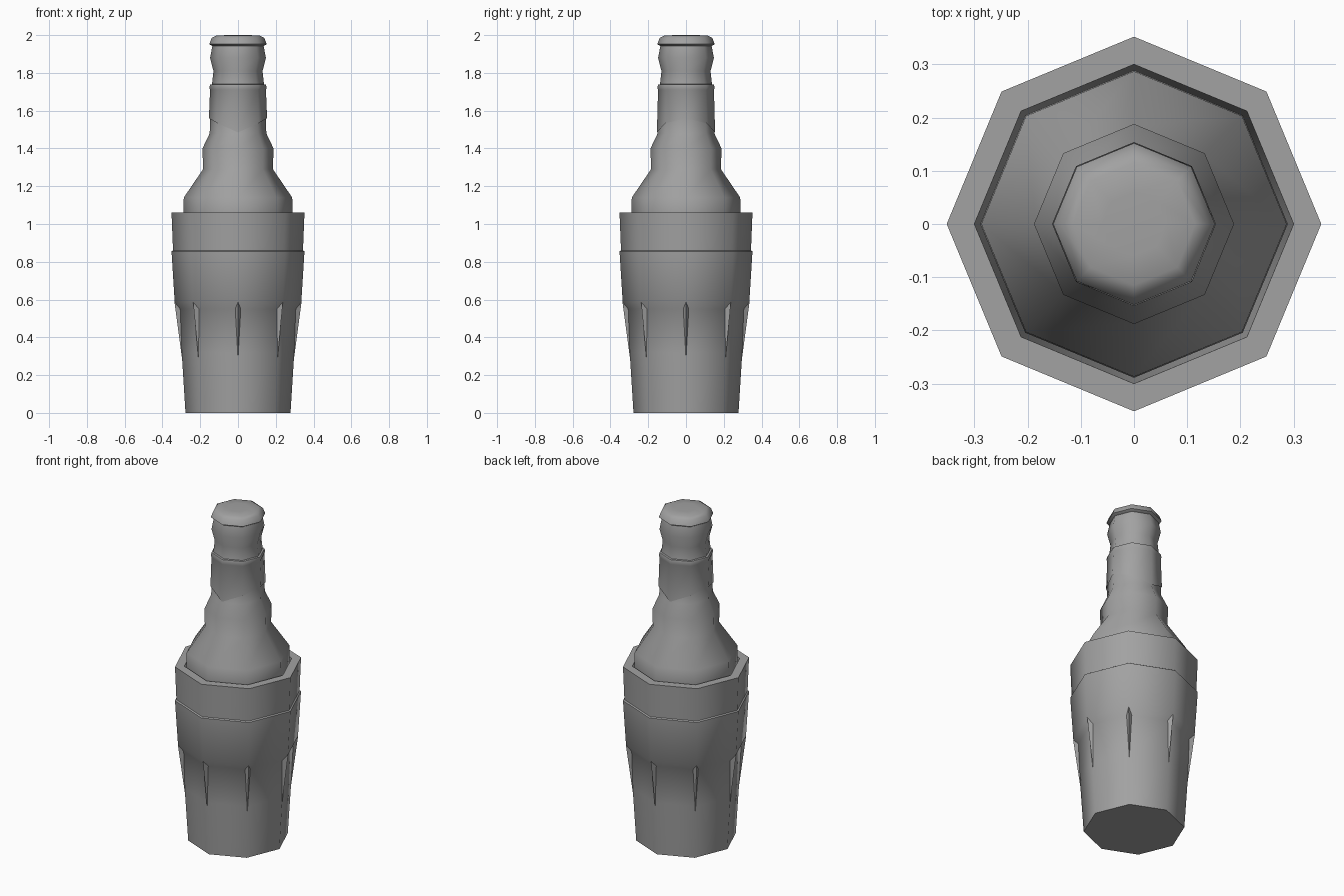
import bpy, bmesh
from math import cos, sin, pi, radians

if "Cube" in bpy.data.objects:
    bpy.data.objects.remove(bpy.data.objects["Cube"], do_unlink=True)

SIDES = 8
grey = bpy.data.materials.new("plain grey")
grey.use_nodes = True
COLOUR = (0.36, 0.36, 0.36, 1)
grey.diffuse_color = COLOUR
grey.node_tree.nodes["Principled BSDF"].inputs["Base Color"].default_value = COLOUR


def finish(name, bm):
    bmesh.ops.recalc_face_normals(bm, faces=bm.faces[:])
    mesh = bpy.data.meshes.new(name)
    bm.to_mesh(mesh)
    bm.free()
    mesh.materials.append(grey)
    obj = bpy.data.objects.new(name, mesh)
    bpy.context.collection.objects.link(obj)
    bpy.ops.object.select_all(action='DESELECT')
    obj.select_set(True)
    bpy.context.view_layer.objects.active = obj
    bpy.ops.object.shade_smooth_by_angle(angle=radians(50))
    return obj


def lathe(name, profile, drop=None, caps=True):
    """Turn (radius, height) points into an eight-sided body."""
    bm = bmesh.new()
    rings = []
    for i, (r, z) in enumerate(profile):
        ring = []
        for k in range(SIDES):
            a = 2 * pi * k / SIDES
            dz = drop(a) if drop and i == 0 else 0
            ring.append(bm.verts.new((r * cos(a), r * sin(a), z - dz)))
        rings.append(ring)
    for low, high in zip(rings, rings[1:]):
        for k in range(SIDES):
            n = (k + 1) % SIDES
            bm.faces.new((low[k], low[n], high[n], high[k]))
    if caps:
        bm.faces.new(rings[0])
        bm.faces.new(rings[-1])
    return finish(name, bm)


# Tumbler: base, flared bands, flat rim and hollow inside
lathe("glass", [(0.278, 0), (0.298, 0.32), (0.312, 0.55), (0.335, 0.585),
                (0.352, 0.855), (0.344, 0.86), (0.352, 1.06),
                (0.30, 1.06), (0.292, 0.85), (0.25, 0.05)])

# Bottle standing in the tumbler
lathe("bottle", [(0.24, 0.06), (0.288, 0.85), (0.289, 1.06), (0.287, 1.14),
                 (0.185, 1.29), (0.188, 1.4), (0.15, 1.48), (0.147, 1.56),
                 (0.14, 1.72), (0.137, 1.745), (0.13, 1.81), (0.148, 1.88),
                 (0.135, 1.945)])

# Neck sleeve with a pointed lower edge at front and back
lathe("neck_sleeve", [(0.154, 1.56), (0.148, 1.71), (0.152, 1.72),
                      (0.148, 1.738), (0.137, 1.74)],
      drop=lambda a: 0.075 * abs(sin(a)) ** 3, caps=False)

# Rounded cap
lathe("bottle_cap", [(0.132, 1.94), (0.152, 1.952), (0.139, 1.985),
                     (0.115, 1.997), (0.06, 2.0)])

# Tapering ribs under the band, one on each corner
bm = bmesh.new()
for k in range(SIDES):
    a = 2 * pi * k / SIDES

    def at(r, side, z):
        return bm.verts.new((r * cos(a) - side * sin(a),
                             r * sin(a) + side * cos(a), z))

    tip = at(0.294, 0, 0.27)
    left, right = at(0.295, -0.024, 0.59), at(0.295, 0.024, 0.59)
    front = at(0.336, 0, 0.585)
    for face in ((tip, front, left), (tip, right, front),
                 (tip, left, right), (left, front, right)):
        bm.faces.new(face)
finish("glass_ribs", bm)
